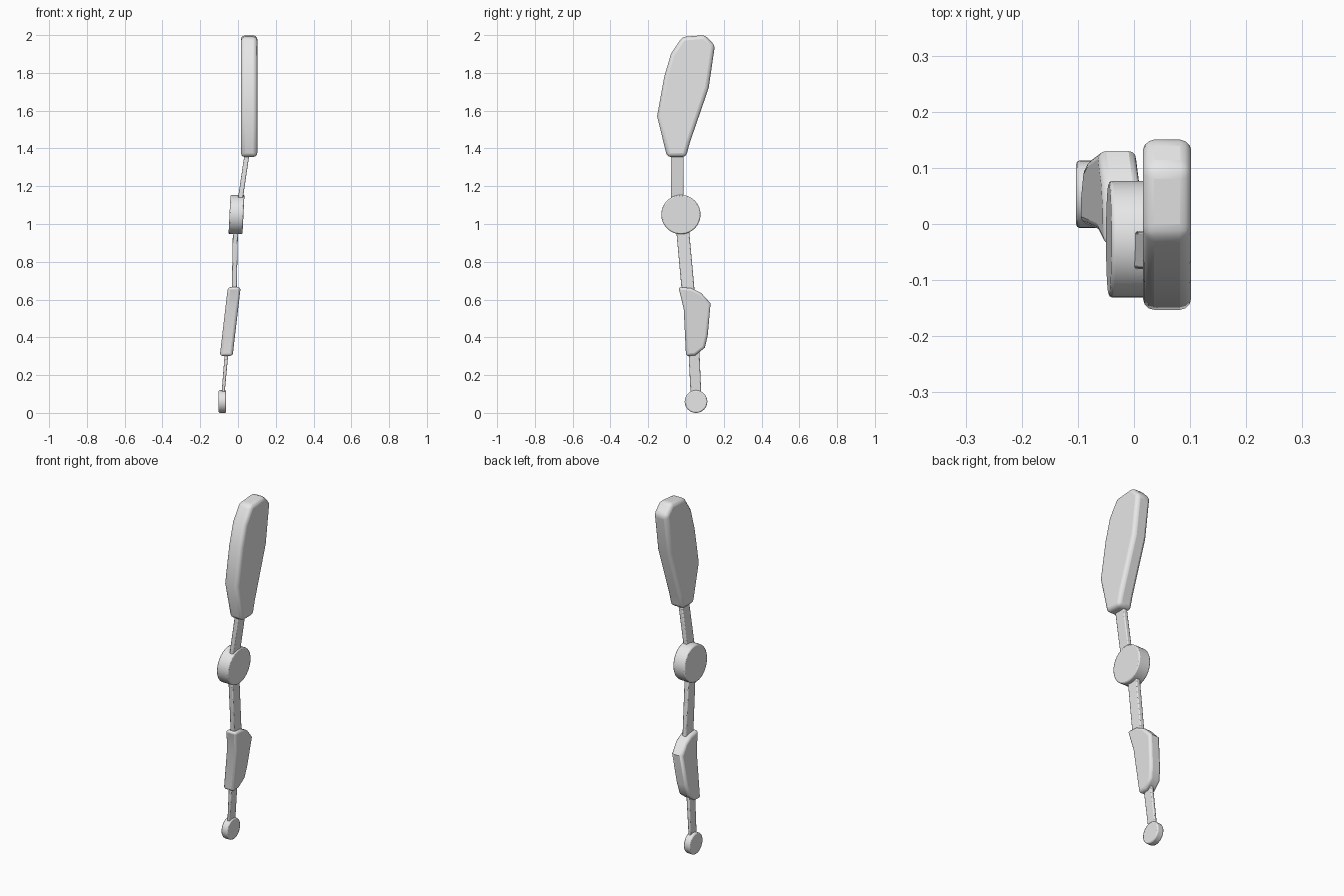
import bpy, bmesh, math

if "Cube" in bpy.data.objects:
    bpy.data.objects.remove(bpy.data.objects["Cube"])

grey = bpy.data.materials.new("light grey")
grey.diffuse_color = (0.8, 0.8, 0.8, 1)
grey.use_nodes = True
grey.node_tree.nodes["Principled BSDF"].inputs["Base Color"].default_value = grey.diffuse_color


def loft(name, left, right, bevel, segments, angle=40):
    """Solid between two matching rings of points, with rounded edges."""
    bm = bmesh.new()
    a = [bm.verts.new(p) for p in left]
    b = [bm.verts.new(p) for p in right]
    bm.faces.new(a)
    bm.faces.new(b[::-1])
    n = len(a)
    for i in range(n):
        j = (i + 1) % n
        bm.faces.new((a[i], b[i], b[j], a[j]))
    bmesh.ops.recalc_face_normals(bm, faces=bm.faces)
    mesh = bpy.data.meshes.new(name)
    bm.to_mesh(mesh)
    bm.free()
    ob = bpy.data.objects.new(name, mesh)
    bpy.context.collection.objects.link(ob)
    mesh.materials.append(grey)
    if bevel:
        mod = ob.modifiers.new("rounded edges", 'BEVEL')
        mod.width = bevel
        mod.segments = segments
        mod.limit_method = 'ANGLE'
        mod.angle_limit = math.radians(50)
    bpy.ops.object.select_all(action='DESELECT')
    ob.select_set(True)
    bpy.context.view_layer.objects.active = ob
    bpy.ops.object.shade_smooth_by_angle(angle=math.radians(angle))
    return ob


def slab(name, profile, x_mid, half, slope=0.0, z_ref=0.0, bevel=0.015, segments=3):
    """Side profile (y, z) thickened along x, leaning by slope with height."""
    def side(s):
        return [(x_mid + s * half + slope * (z - z_ref), y, z) for y, z in profile]
    return loft(name, side(-1), side(1), bevel, segments)


def disc(name, y, z, r, x_mid, half, slope=0.0, bevel=0.006):
    ring = [(y + r * math.cos(t), z + r * math.sin(t))
            for t in (2 * math.pi * i / 32 for i in range(32))]
    return slab(name, ring, x_mid, half, slope, z, bevel, 2)


def strut(name, low, high):
    """Thin bar between two levels, each given as (x0, x1, y0, y1, z)."""
    def rect(x0, x1, y0, y1, z):
        return [(x0, y0, z), (x1, y0, z), (x1, y1, z), (x0, y1, z)]
    return loft(name, rect(*low), rect(*high), 0.005, 2, 60)


# Large upper paddle
slab("upper_paddle",
     [(-0.02, 1.99), (0.10, 2.0), (0.153, 1.945), (0.12, 1.72), (0.02, 1.43),
      (0.0, 1.355), (-0.10, 1.355), (-0.153, 1.57), (-0.115, 1.78), (-0.08, 1.90)],
     0.059, 0.043, bevel=0.02)

# Middle joint
disc("middle_joint", -0.027, 1.05, 0.104, -0.008, 0.037, 0.05)

# Smaller lower paddle, leaning sideways
slab("lower_paddle",
     [(-0.04, 0.667), (0.03, 0.66), (0.08, 0.635), (0.13, 0.58), (0.115, 0.41),
      (0.10, 0.345), (0.05, 0.305), (0.0, 0.30), (-0.012, 0.55)],
     -0.041, 0.034, 0.117, 0.484, 0.014)

# Bottom joint
disc("bottom_joint", 0.053, 0.06, 0.06, -0.083, 0.02)

# Connecting bars
strut("upper_bar", (-0.004, 0.022, -0.08, -0.013, 1.11), (0.036, 0.062, -0.08, -0.013, 1.38))
strut("middle_bar", (-0.033, -0.007, -0.022, 0.046, 0.64), (-0.027, 0.0, -0.052, 0.016, 0.97))
strut("lower_bar", (-0.088, -0.072, 0.025, 0.081, 0.09), (-0.069, -0.05, 0.013, 0.071, 0.33))
